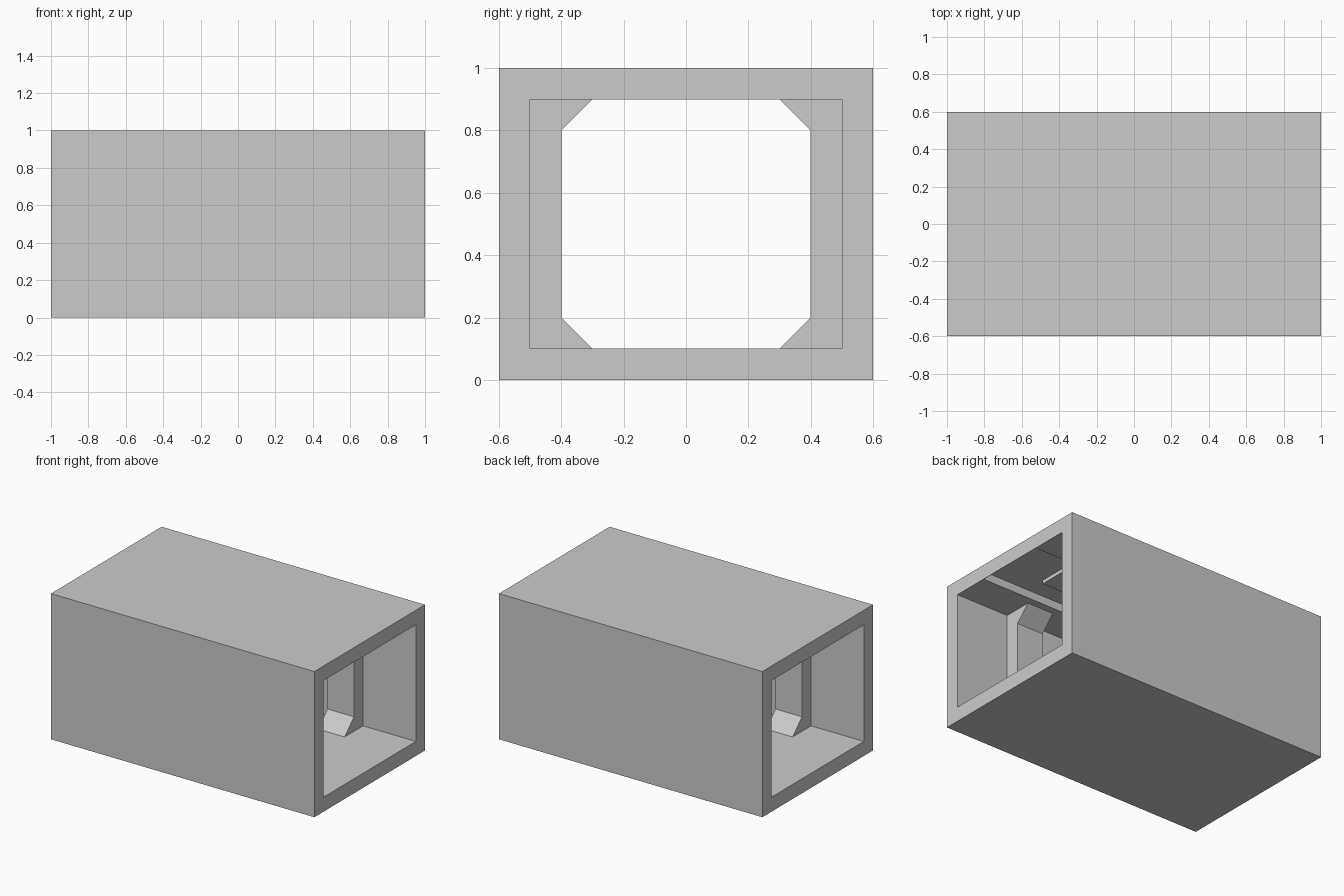
import bpy, bmesh

if "Cube" in bpy.data.objects:
    bpy.data.objects.remove(bpy.data.objects["Cube"])


def extrude_x(name, profile, x0, x1):
    """Solid made from a (y, z) outline swept along x."""
    bm = bmesh.new()
    face = bm.faces.new([bm.verts.new((x0, y, z)) for y, z in profile])
    ext = bmesh.ops.extrude_face_region(bm, geom=[face])
    moved = [v for v in ext["geom"] if isinstance(v, bmesh.types.BMVert)]
    bmesh.ops.translate(bm, verts=moved, vec=(x1 - x0, 0, 0))
    bmesh.ops.recalc_face_normals(bm, faces=bm.faces)
    mesh = bpy.data.meshes.new(name)
    bm.to_mesh(mesh)
    bm.free()
    obj = bpy.data.objects.new(name, mesh)
    bpy.context.collection.objects.link(obj)
    return obj


def rect(y, z0, z1):
    return [(-y, z0), (y, z0), (y, z1), (-y, z1)]


def cut(target, cutter):
    mod = target.modifiers.new("cut", "BOOLEAN")
    mod.operation = "DIFFERENCE"
    mod.solver = "EXACT"
    mod.object = cutter
    bpy.context.view_layer.objects.active = target
    bpy.ops.object.modifier_apply(modifier=mod.name)
    bpy.data.objects.remove(cutter)


# Corridor shell: outer block, open tunnel, ceiling channel closed at both ends
shell = extrude_x("corridor_shell", rect(0.6, 0, 1), -1, 1)
cut(shell, extrude_x("tunnel_cutter", rect(0.5, 0.1, 0.9), -1.2, 1.2))
cut(shell, extrude_x("channel_cutter", rect(0.25, 0.85, 0.955), -0.998, 0.998))

# Wall ribs with angled feet and heads, in pairs near each end
rib = [(0.5, 0.1), (0.3, 0.1), (0.4, 0.2), (0.4, 0.8), (0.3, 0.9), (0.5, 0.9)]
for x in (-0.5, 0.5):
    for side in (-1, 1):
        extrude_x("wall_rib", [(side * y, z) for y, z in rib], x - 0.1, x + 0.1)

# Light fixture hanging inside the ceiling channel
extrude_x("ceiling_light", rect(0.1, 0.93, 0.955), -0.65, 0.65)
